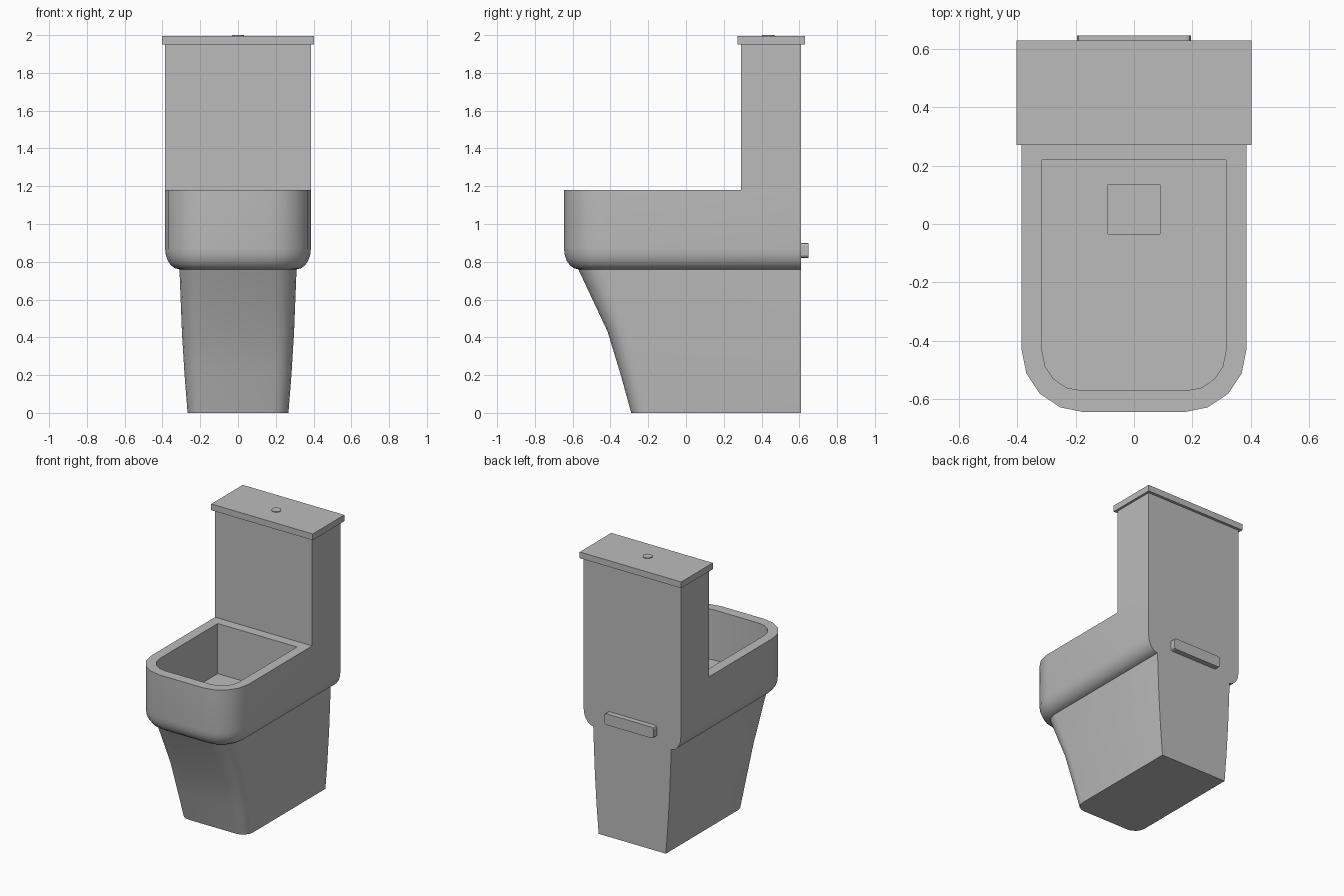
import bpy, bmesh, math
from mathutils import Matrix

cube = bpy.data.objects.get("Cube")
if cube:
    bpy.data.objects.remove(cube, do_unlink=True)

grey = bpy.data.materials.new("ceramic grey")
grey.use_nodes = True
grey.diffuse_color = (0.5, 0.5, 0.5, 1)
grey.node_tree.nodes["Principled BSDF"].inputs["Base Color"].default_value = (0.5, 0.5, 0.5, 1)

BACK = 0.61


def finish(name, bm, smooth=False):
    bmesh.ops.recalc_face_normals(bm, faces=bm.faces)
    mesh = bpy.data.meshes.new(name)
    bm.to_mesh(mesh)
    bm.free()
    mesh.materials.append(grey)
    obj = bpy.data.objects.new(name, mesh)
    bpy.context.collection.objects.link(obj)
    if smooth:
        bpy.ops.object.select_all(action='DESELECT')
        obj.select_set(True)
        bpy.context.view_layer.objects.active = obj
        bpy.ops.object.shade_smooth_by_angle(angle=math.radians(32))
    return obj


def box(name, x, y, z, bevel=0):
    """Box from (min, max) ranges, optionally rounding the edges along y."""
    bm = bmesh.new()
    size = [b - a for a, b in (x, y, z)]
    mid = [(a + b) / 2 for a, b in (x, y, z)]
    bmesh.ops.create_cube(bm, size=1, matrix=Matrix.Translation(mid) @ Matrix.Diagonal((*size, 1)))
    if bevel:
        edges = [e for e in bm.edges if abs(e.verts[0].co.y - e.verts[1].co.y) > 0.01]
        bmesh.ops.bevel(bm, geom=edges, offset=bevel, segments=2, profile=0.5, affect='EDGES')
    return finish(name, bm)


def outline(half, front, radius, z, back=BACK):
    """Plan outline: square at the back, rounded corners at the front."""
    right = [(half - radius + radius * math.cos(a), front + radius - radius * math.sin(a), z)
             for a in (i * math.pi / 8 for i in range(5))]
    left = [(-x, y, z) for x, y, z in reversed(right)]
    return [(half, back, z)] + right + left + [(-half, back, z)]


def loft(name, rings):
    bm = bmesh.new()
    loops = [[bm.verts.new(p) for p in ring] for ring in rings]
    n = len(loops[0])
    for a, b in zip(loops, loops[1:]):
        for i in range(n):
            j = (i + 1) % n
            bm.faces.new((a[i], a[j], b[j], b[i]))
    bm.faces.new(loops[0])
    bm.faces.new(loops[-1])
    return finish(name, bm, True)


# Pedestal, rounded bowl, rim, basin and drain as one continuous skin
rings = [outline(0.267, -0.29, 0.08, 0),
         outline(0.283, -0.345, 0.09, 0.2),
         outline(0.297, -0.415, 0.1, 0.43),
         outline(0.31, -0.57, 0.13, 0.76)]
for i in range(1, 6):
    a = i * math.pi / 10
    inset = 0.076 * (1 - math.sin(a))
    rings.append(outline(0.386 - inset, -0.646 + inset, 0.215 - inset, 0.87 - 0.11 * math.cos(a)))
rings += [outline(0.386, -0.646, 0.215, 1.18),
          outline(0.315, -0.572, 0.135, 1.18, 0.22),
          outline(0.315, -0.572, 0.135, 0.82, 0.22),
          outline(0.09, -0.035, 0.002, 0.82, 0.135),
          outline(0.09, -0.035, 0.002, 0.62, 0.135)]
loft("bowl_and_pedestal", rings)

# Cistern, lid and rear bracket
box("cistern", (-0.386, 0.386), (0.29, BACK), (1.18, 1.95))
box("cistern_lid", (-0.403, 0.403), (0.272, 0.63), (1.95, 1.995))
box("rear_bracket", (-0.195, 0.195), (BACK, 0.648), (0.82, 0.9), bevel=0.015)

# Flush button
bm = bmesh.new()
bmesh.ops.create_cone(bm, cap_ends=True, segments=10, radius1=0.033, radius2=0.033, depth=0.01,
                      matrix=Matrix.Translation((0, 0.435, 1.995)))
finish("flush_button", bm)
